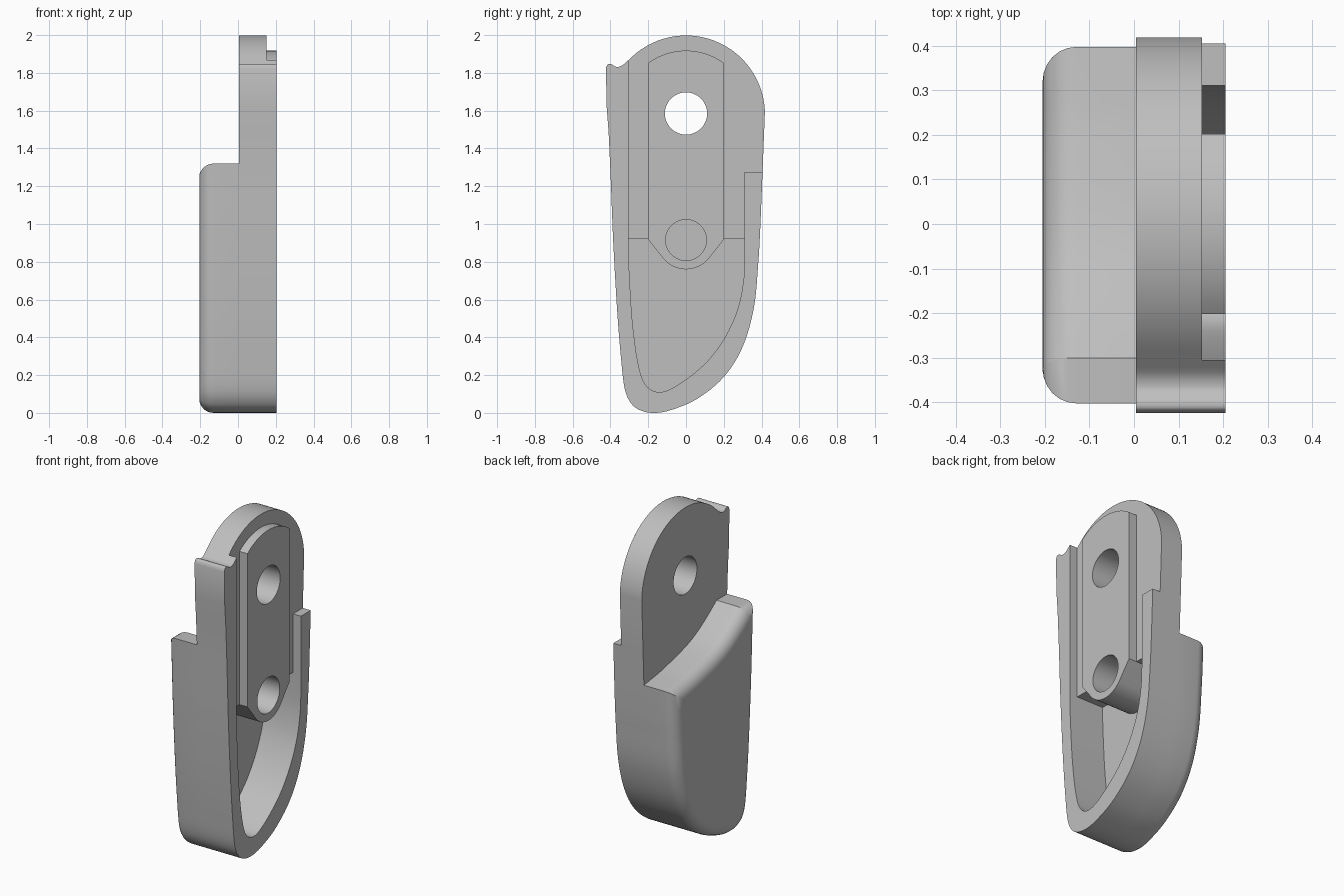
import bpy, bmesh, math

cube = bpy.data.objects.get("Cube")
if cube:
    bpy.data.objects.remove(cube, do_unlink=True)

grey = bpy.data.materials.new("light_grey")
grey.use_nodes = True
grey.diffuse_color = (0.52, 0.52, 0.52, 1)
grey.node_tree.nodes["Principled BSDF"].inputs["Base Color"].default_value = grey.diffuse_color

BACK, PLATE, FLOOR, SHELF, FACE = -0.205, 0.005, -0.03, 0.152, 0.205


def spline(pts, steps=6):
    """Smooth curve through (y, z) points."""
    p = [pts[0]] + pts + [pts[-1]]
    out = []
    for a, b, c, d in zip(p, p[1:], p[2:], p[3:]):
        for i in range(steps):
            t = i / steps
            out.append(tuple(0.5 * (2 * q + (r - o) * t + (2 * o - 5 * q + 4 * r - s) * t * t
                                    + (3 * q - o - 3 * r + s) * t ** 3)
                             for o, q, r, s in zip(a, b, c, d)))
    return out + [pts[-1]]


def arc(z, radius, start, end, steps):
    """Arc about (0, z), angles in degrees."""
    angles = [math.radians(start + (end - start) * i / steps) for i in range(steps + 1)]
    return [(radius * math.cos(a), z + radius * math.sin(a)) for a in angles]


def prism(name, outline, x0, x1, fillet=0):
    """Extrude a (y, z) outline along x, optionally rounding the rim at x0."""
    bm = bmesh.new()
    face = bm.faces.new([bm.verts.new((x0, y, z)) for y, z in outline])
    rim = list(face.edges)
    new = bmesh.ops.extrude_face_region(bm, geom=[face], use_keep_orig=True)["geom"]
    for v in new:
        if isinstance(v, bmesh.types.BMVert):
            v.co.x = x1
    bmesh.ops.recalc_face_normals(bm, faces=bm.faces)
    if fillet:
        bmesh.ops.bevel(bm, geom=rim, offset=fillet, segments=6, profile=0.5,
                        affect='EDGES', clamp_overlap=False)
    mesh = bpy.data.meshes.new(name)
    bm.to_mesh(mesh)
    bm.free()
    mesh.materials.append(grey)
    ob = bpy.data.objects.new(name, mesh)
    bpy.context.collection.objects.link(ob)
    return ob


def activate(ob):
    bpy.ops.object.select_all(action='DESELECT')
    ob.select_set(True)
    bpy.context.view_layer.objects.active = ob


def cut(ob, *cutters):
    activate(ob)
    for c in cutters:
        mod = ob.modifiers.new("cut", 'BOOLEAN')
        mod.operation, mod.solver, mod.object = 'DIFFERENCE', 'EXACT', c
        bpy.ops.object.modifier_apply(modifier=mod.name)


# Shared lower outline, from the front edge round the toe to the back edge
lower = [(-0.402, 1.32)] + spline([
    (-0.397, 1.2), (-0.385, 0.9), (-0.365, 0.55), (-0.345, 0.3), (-0.325, 0.13),
    (-0.29, 0.05), (-0.24, 0.013), (-0.17, 0), (-0.08, 0.015), (0.06, 0.075),
    (0.2, 0.19), (0.3, 0.35), (0.36, 0.56), (0.383, 0.8), (0.392, 0.95)]) + [(0.397, 1.07)]

# Plate outline: lower part, round head, notched front lip
lip = spline([(-0.31, 1.863), (-0.34, 1.838), (-0.37, 1.832), (-0.395, 1.846),
              (-0.415, 1.845), (-0.424, 1.825)], 4)
plate_outline = (lower + [(0.405, 1.27)] + arc(1.58, 0.418, 2, 135, 40)
                 + lip + [(-0.42, 1.62), (-0.41, 1.49)])
plate = prism("mounting_plate", plate_outline, PLATE, FACE)

# Rounded housing with a swept top edge
sweep = spline([(0.3, 1.083), (0.2, 1.1), (0, 1.15), (-0.12, 1.2),
                (-0.22, 1.262), (-0.3, 1.32)], 5)
housing = prism("rear_housing", lower + sweep, BACK, PLATE, fillet=0.075)

# Raised pad and the boss beneath it
tip = arc(0.915, 0.155, 220, 320, 16)
pad = prism("raised_pad", [(-0.202, 0.92)] + tip + [(0.202, 0.92)]
            + arc(1.58, 0.338, 53.3, 126.7, 20), 0.03, FACE)
boss = prism("pad_boss", [(-0.202, 0.92)] + tip + [(0.202, 0.92)], FLOOR - 0.01, 0.03)

# Cutters: shelf round the pad, hollow, through hole and blind hole
hollow_outline = [(-0.305, 0.92)] + spline([
    (-0.303, 0.8), (-0.285, 0.5), (-0.255, 0.27), (-0.215, 0.15), (-0.14, 0.11),
    (-0.04, 0.15), (0.1, 0.26), (0.2, 0.39), (0.27, 0.54), (0.303, 0.69),
    (0.311, 0.82)]) + [(0.311, 0.92)]
hollow = prism("hollow_cutter", hollow_outline, FLOOR, 0.4)
shelf = prism("shelf_cutter", [(-0.305, 0.919), (0.311, 0.919), (0.311, 1.275),
                               (0.7, 1.275), (0.7, 2.3), (-0.305, 2.3)], SHELF, 0.4)
through_hole = prism("through_hole_cutter", arc(1.585, 0.112, 0, 352.5, 47), -0.5, 0.5)
blind_hole = prism("blind_hole_cutter", arc(0.915, 0.108, 0, 352.5, 47), 0.0301, 0.5)

cut(plate, shelf, hollow, through_hole, blind_hole)
cut(housing, hollow)
cut(pad, through_hole, blind_hole)
for c in (hollow, shelf, through_hole, blind_hole):
    bpy.data.objects.remove(c, do_unlink=True)

for ob in (plate, housing, pad, boss):
    activate(ob)
    bpy.ops.object.shade_smooth_by_angle(angle=math.radians(30))
